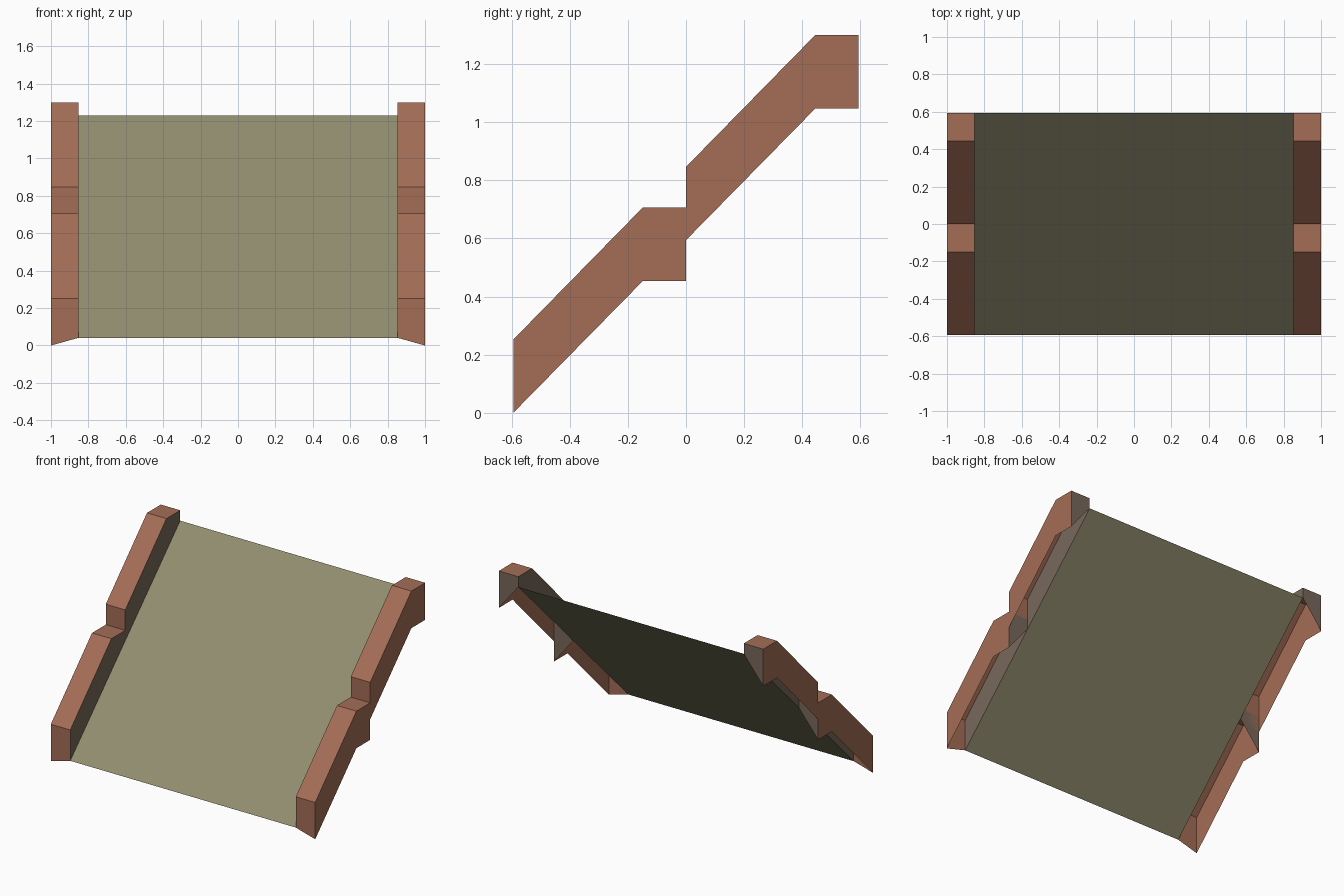
import bpy
import bmesh

# Remove the default cube
cube = bpy.data.objects.get("Cube")
if cube:
    bpy.data.objects.remove(cube, do_unlink=True)


def make_material(name, rgb):
    mat = bpy.data.materials.new(name)
    mat.use_nodes = True
    mat.diffuse_color = (*rgb, 1)
    bsdf = mat.node_tree.nodes["Principled BSDF"]
    bsdf.inputs["Base Color"].default_value = (*rgb, 1)
    bsdf.inputs["Roughness"].default_value = 0.9
    return mat


brick = make_material("brick brown", (0.37, 0.153, 0.093))
shade = make_material("grey brown", (0.19, 0.14, 0.105))
olive = make_material("olive", (0.29, 0.27, 0.16))

OUTER, INNER = 1.0, 0.853   # sides of the trim
STEP = 0.594                # run and rise of one stair unit
LIP = 0.041                 # height of the ramp's lower edge

# Stair unit profile, (y, z) from its lower front corner
top = [(0, 0.252), (0.445, 0.706), (STEP, 0.706)]
outer_bottom = [(STEP, 0.453), (0.445, 0.453), (0, 0)]
inner_bottom = [(STEP, STEP + LIP), (0, LIP)]


def finish(name, bm, materials):
    mesh = bpy.data.meshes.new(name)
    bm.to_mesh(mesh)
    bm.free()
    for mat in materials:
        mesh.materials.append(mat)
    obj = bpy.data.objects.new(name, mesh)
    bpy.context.collection.objects.link(obj)
    return obj


def stair_trim(name, y0, z0):
    """Open-bottomed stepped trim, mirrored to both sides."""
    bm = bmesh.new()

    def row(x, points):
        return [bm.verts.new((x, y + y0, z + z0)) for y, z in points]

    outer = row(OUTER, top + outer_bottom)
    inner = row(INNER, top + inner_bottom)
    n = len(top)

    bm.faces.new(outer[::-1])
    for i in range(n - 1):
        bm.faces.new((inner[i], outer[i], outer[i + 1], inner[i + 1]))
    bm.faces.new((inner[-1], outer[-1], outer[0], inner[0]))
    hidden = [bm.faces.new(inner),
              bm.faces.new((inner[n - 1], outer[n - 1], outer[n], inner[n]))]
    # Inner wall and back end carry the duller colour
    for face in hidden:
        face.material_index = 1
    obj = finish(name, bm, (brick, shade))
    obj.modifiers.new("both sides", "MIRROR").use_axis[0] = True


stair_trim("lower_stair_trim", -STEP, 0)
stair_trim("upper_stair_trim", 0, STEP)

# Sloping sheet between the trims
bm = bmesh.new()
corners = [(-INNER, -STEP, LIP), (INNER, -STEP, LIP),
           (INNER, STEP, 2 * STEP + LIP), (-INNER, STEP, 2 * STEP + LIP)]
bm.faces.new([bm.verts.new(c) for c in corners])
finish("ramp", bm, (olive,))
